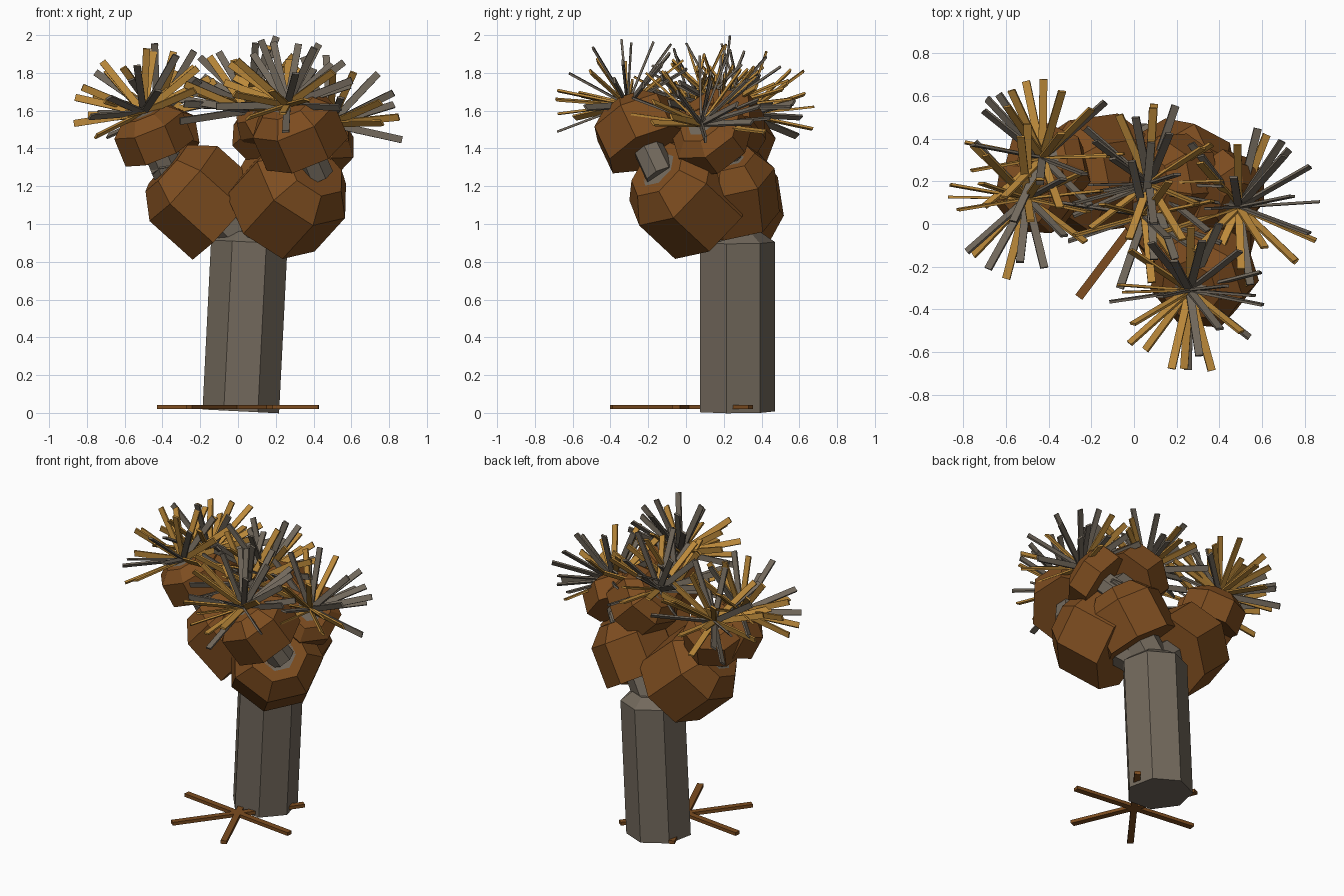
import bpy, bmesh, math, random
from mathutils import Vector, Matrix

if "Cube" in bpy.data.objects:
    bpy.data.objects.remove(bpy.data.objects["Cube"])

random.seed(4)
Z = Vector((0, 0, 1))


def mat(name, rgb):
    m = bpy.data.materials.new(name)
    m.diffuse_color = (*rgb, 1)
    m.use_nodes = True
    m.node_tree.nodes["Principled BSDF"].inputs["Base Color"].default_value = m.diffuse_color
    return m


BARK = mat("grey bark", (0.168, 0.140, 0.107))
THATCH = mat("brown thatch", (0.205, 0.073, 0.014))
GOLD = mat("golden leaf", (0.50, 0.25, 0.042))


def finish(name, bm, mats):
    bmesh.ops.recalc_face_normals(bm, faces=bm.faces)
    me = bpy.data.meshes.new(name)
    bm.to_mesh(me)
    bm.free()
    for m in mats:
        me.materials.append(m)
    ob = bpy.data.objects.new(name, me)
    bpy.context.collection.objects.link(ob)
    return ob


def tube(name, a, b, profile, material, sides=7):
    """Seven-sided solid along a-b; profile = (fraction, radius) pairs."""
    a, b = Vector(a), Vector(b)
    rot = Z.rotation_difference(b - a)
    bm = bmesh.new()
    rings = []
    for t, r in profile:
        c = a.lerp(b, t)
        rings.append([bm.verts.new(c + rot @ Vector((
            r * math.cos(math.pi / 2 + i * math.tau / sides),
            r * math.sin(math.pi / 2 + i * math.tau / sides), 0)))
            for i in range(sides)])
    for p, q in zip(rings, rings[1:]):
        for i in range(sides):
            j = (i + 1) % sides
            bm.faces.new((p[i], p[j], q[j], q[i]))
    bm.faces.new(rings[0][::-1])
    bm.faces.new(rings[-1])
    return finish(name, bm, [material])


def blade(bm, base, direction, length, width, thick, index):
    """Thin box growing from base along direction."""
    rot = Z.rotation_difference(direction).to_matrix().to_4x4()
    m = (Matrix.Translation(base) @ rot @ Matrix.Translation((0, 0, length / 2))
         @ Matrix.Diagonal((width, thick, length, 1)))
    vs = bmesh.ops.create_cube(bm, size=1, matrix=m)["verts"]
    for f in {f for v in vs for f in v.link_faces}:
        f.material_index = index


def clump(name, a, b, start, radius):
    """Straight thatch skirt with a chamfered upper end."""
    s = 1 - start
    tube(name, a, b, [(start, radius), (start + 0.72 * s, radius),
                      (1, radius * 0.62)], THATCH)


def rosette(name, tip, axis, count):
    """Burst of straight leaves, grey and golden mixed at random."""
    bm = bmesh.new()
    rot = Z.rotation_difference(Vector(axis))
    for i in range(count):
        polar = math.radians(12 + 76 * math.sqrt((i + 0.5) / count))
        turn = i * 2.39996 + random.uniform(-0.25, 0.25)
        d = rot @ Vector((math.sin(polar) * math.cos(turn),
                          math.sin(polar) * math.sin(turn), math.cos(polar)))
        blade(bm, Vector(tip), d, random.uniform(0.35, 0.40), 0.037, 0.012,
              random.random() < 0.42)
    finish(name, bm, [BARK, GOLD])


# Trunk, slightly leaning, with a bevelled top
TOP = (0.06, 0.262, 0.905)
tube("trunk", (0.015, 0.262, 0.008), TOP,
     [(0, 0.208), (1, 0.208), (1.06, 0.13)], BARK)

# Flat star of six roots
bm = bmesh.new()
for k in range(6):
    ang = math.radians(53 + 60 * k)
    m = (Matrix.Rotation(ang, 4, 'Z') @ Matrix.Translation((0.215, 0, 0.031))
         @ Matrix.Diagonal((0.43, 0.04, 0.022, 1)))
    bmesh.ops.create_cube(bm, size=1, matrix=m)
finish("roots", bm, [THATCH])

# Main branches: name -> end, clump start, clump radius
MAIN = {
    "left": ((-0.38, 0.20, 1.30), 0.28, 0.275),
    "right": ((0.41, -0.15, 1.29), 0.36, 0.29),
    "back": ((0.33, 0.21, 1.36), 0.30, 0.25),
}
# Upper branches: name, parent, tip, leaf axis, clump radius, leaf count
UPPER = [
    ("left_front", "left", (-0.50, 0.12, 1.59), (-0.35, -0.25, 0.9), 0.20, 23),
    ("left_back", "left", (-0.43, 0.31, 1.58), (-0.15, 0.3, 0.9), 0.20, 23),
    ("right_side", "back", (0.49, 0.08, 1.53), (0.35, 0.05, 0.9), 0.21, 26),
    ("right_front", "right", (0.26, -0.31, 1.63), (0.0, -0.45, 0.9), 0.24, 26),
    ("back_upper", "back", (0.07, 0.19, 1.62), (-0.05, 0.1, 1.0), 0.22, 26),
    ("back_inner", "back", (0.05, 0.04, 1.60), (-0.15, -0.3, 0.9), 0.14, 14),
]

for name, (end, start, radius) in MAIN.items():
    tube(name + "_branch", TOP, end, [(0, 0.12), (1.0, 0.11)], BARK)
    clump(name + "_thatch", TOP, end, start, radius)

for name, parent, tip, axis, radius, count in UPPER:
    base = MAIN[parent][0]
    tube(name + "_branch", base, tip, [(-0.1, 0.085), (1.0, 0.08)], BARK)
    clump(name + "_thatch", base, tip, 0.3, radius)
    rosette(name + "_leaves", tip, axis, count)
